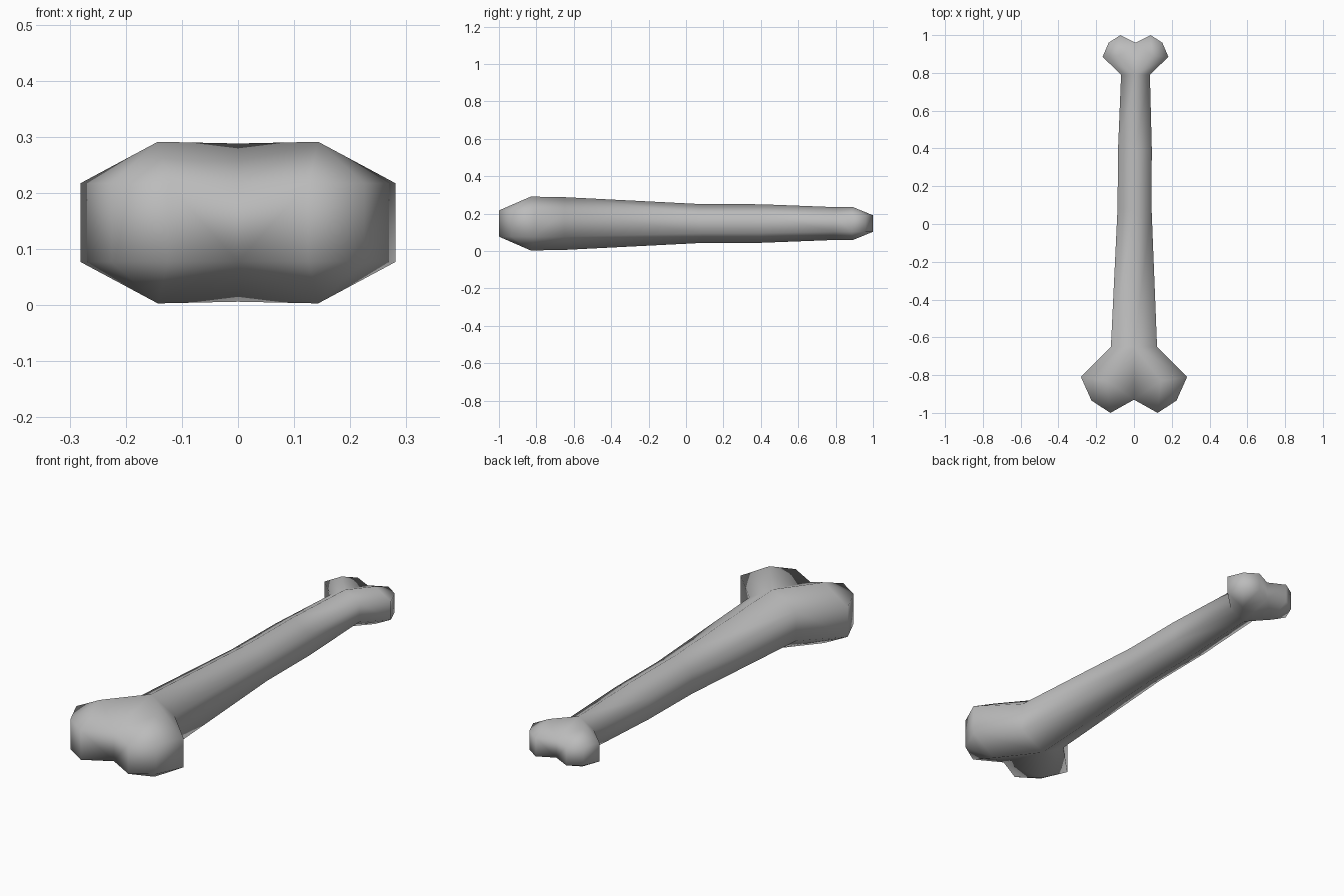
import bpy, bmesh
from math import sin, cos, radians

cube = bpy.data.objects.get("Cube")
if cube:
    bpy.data.objects.remove(cube, do_unlink=True)

mat = bpy.data.materials.new("bone grey")
mat.use_nodes = True
grey = (0.5, 0.5, 0.5, 1)
mat.diffuse_color = grey
mat.node_tree.nodes["Principled BSDF"].inputs["Base Color"].default_value = grey

MID = 0.147
bm = bmesh.new()


def hex_ring(cx, y, radius):
    """Six-sided shaft section, one corner at the top."""
    angles = [radians(90 - 60 * i) for i in range(6)]
    return [bm.verts.new((cx + radius * cos(a), y, MID + radius * sin(a))) for a in angles]


def knuckles(ring, cx, outline, notch_y, crown, band):
    """Two knobs growing out of the end ring, split by a notch."""
    notch = [bm.verts.new((cx, notch_y, MID + s * band)) for s in (1, -1)]
    for side in (1, -1):
        # Shaft corners on this side: upper and lower
        corners = (ring[1], ring[2]) if side > 0 else (ring[5], ring[4])
        rims = []
        for k, s in enumerate((1, -1)):
            rim = [corners[k]]
            rim += [bm.verts.new((cx + side * x, y, MID + s * band)) for x, y in outline]
            rim.append(notch[k])
            rims.append(rim)
            # Faceted crown above and below the rim
            x, y, h = crown
            apex = bm.verts.new((cx + side * x, y, MID + s * h))
            ridge = ring[0] if s > 0 else ring[3]
            bm.faces.new((ridge, rim[0], rim[1], apex))
            for a, b in zip(rim[1:], rim[2:]):
                bm.faces.new((a, b, apex))
            bm.faces.new((notch[k], ridge, apex))
        # Upright band around the knob
        up, low = rims
        for i in range(len(up) - 1):
            bm.faces.new((up[i], up[i + 1], low[i + 1], low[i]))


# Shaft
stations = [(0, -0.65, 0.141), (0.003, 0.08, 0.104),
            (0.005, 0.4, 0.103), (0.008, 0.79, 0.088)]
rings = [hex_ring(*s) for s in stations]
for a, b in zip(rings, rings[1:]):
    for i in range(6):
        j = (i + 1) % 6
        bm.faces.new((a[i], a[j], b[j], b[i]))

# Large front end and small back end
knuckles(rings[0], 0, [(0.281, -0.81), (0.225, -0.935), (0.125, -1.0)],
         -0.93, (0.143, -0.83, 0.144), 0.07)
knuckles(rings[-1], 0.008, [(0.174, 0.885), (0.142, 0.96), (0.08, 1.0)],
         0.96, (0.088, 0.89, 0.089), 0.044)

bmesh.ops.recalc_face_normals(bm, faces=bm.faces)
for f in bm.faces:
    f.smooth = True
mesh = bpy.data.meshes.new("bone")
bm.to_mesh(mesh)
bm.free()
mesh.materials.append(mat)
bone = bpy.data.objects.new("bone", mesh)
bpy.context.collection.objects.link(bone)
